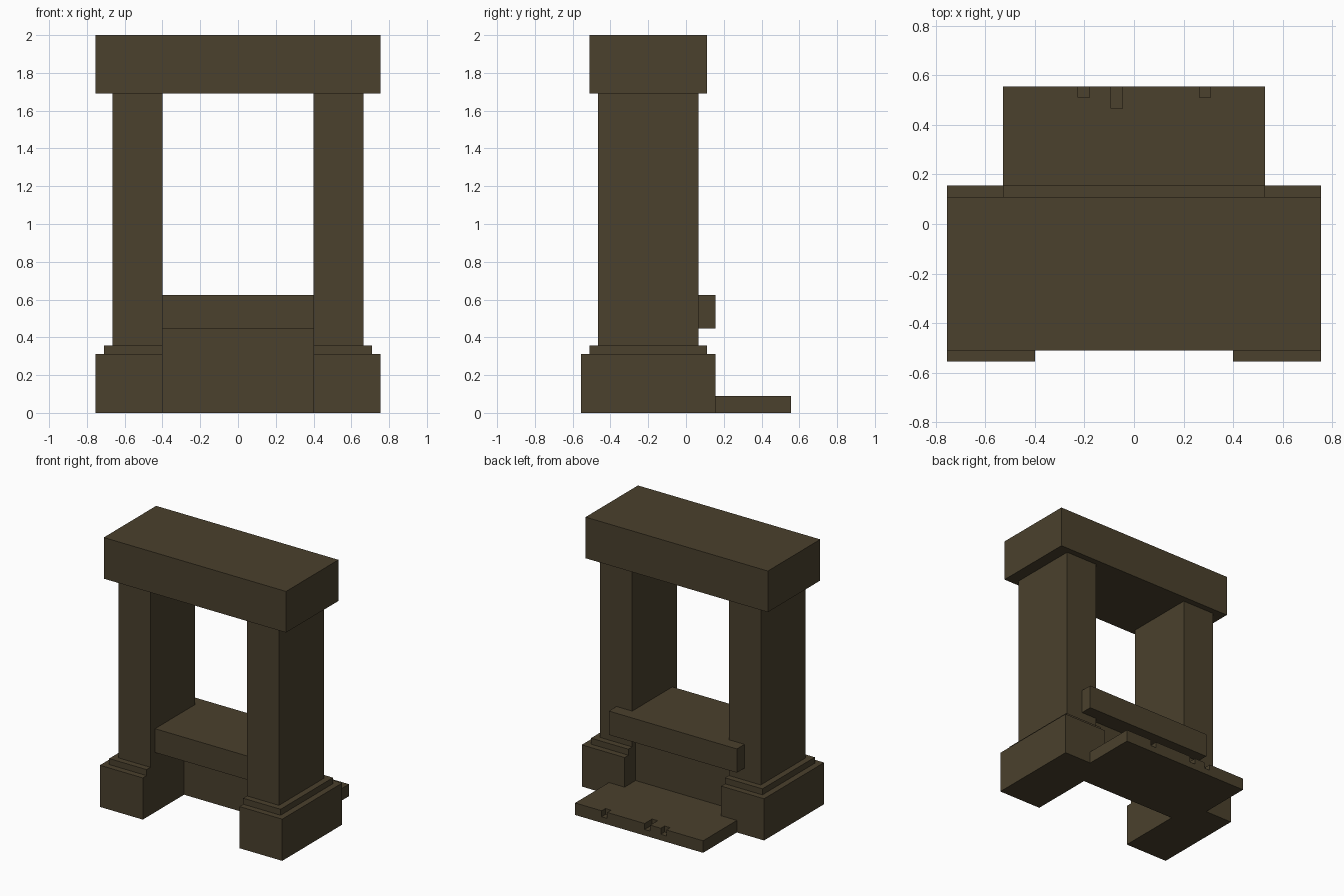
import bpy

cube = bpy.data.objects.get("Cube")
if cube:
    bpy.data.objects.remove(cube, do_unlink=True)

# Single dark stone colour
stone = bpy.data.materials.new("dark brown stone")
stone.use_nodes = True
colour = (0.069, 0.052, 0.026, 1)
stone.diffuse_color = colour
bsdf = stone.node_tree.nodes["Principled BSDF"]
bsdf.inputs["Base Color"].default_value = colour
bsdf.inputs["Roughness"].default_value = 0.9


def block(name, x, y, z):
    """Box spanning the given (min, max) ranges."""
    bpy.ops.mesh.primitive_cube_add(size=1)
    ob = bpy.context.object
    ob.name = name
    for v in ob.data.vertices:
        v.co = [lo + (c + 0.5) * (hi - lo) for c, (lo, hi) in zip(v.co, (x, y, z))]
    ob.data.materials.append(stone)
    return ob


INNER = 0.40
BACK = 0.555

# Stepped base and pillar on each side
tiers = [
    ("base", 0.755, (-BACK, 0.155), (0, 0.312)),
    ("base_step", 0.71, (-0.51, 0.11), (0.312, 0.357)),
    ("pillar", 0.665, (-0.465, 0.065), (0.357, 1.692)),
]
for name, outer, y, z in tiers:
    block("left_" + name, (INNER, outer), y, z)
    block("right_" + name, (-outer, -INNER), y, z)

# Lintel across the top
block("lintel", (-0.755, 0.755), (-0.51, 0.11), (1.692, 2.0))

# Counter between the pillars, with a wider lip at the back
block("counter", (-INNER, INNER), (-0.41, 0.065), (0.447, 0.625))
block("counter_lip", (-0.53, 0.53), (0.065, 0.155), (0.447, 0.625))

# Recessed panel under the counter
block("panel", (-INNER, INNER), (-0.067, 0.025), (0, 0.447))

# Floor slab: narrow between the bases, wide behind them
block("inner_floor", (-INNER, INNER), (0.025, 0.155), (0, 0.09))
slab = block("back_floor", (-0.53, 0.53), (0.155, BACK), (0, 0.09))

# Chipped notches in the back edge of the floor
for x, depth in ((-0.203, 0.045), (-0.069, 0.088), (0.287, 0.045)):
    cutter = block("notch_cutter", (x - 0.023, x + 0.023), (BACK - depth, 0.6), (0.045, 0.15))
    cutter.hide_render = True
    mod = slab.modifiers.new("notch", "BOOLEAN")
    mod.operation = "DIFFERENCE"
    mod.solver = "EXACT"
    mod.object = cutter
    bpy.context.view_layer.objects.active = slab
    bpy.ops.object.modifier_apply(modifier=mod.name)
    bpy.data.objects.remove(cutter, do_unlink=True)
